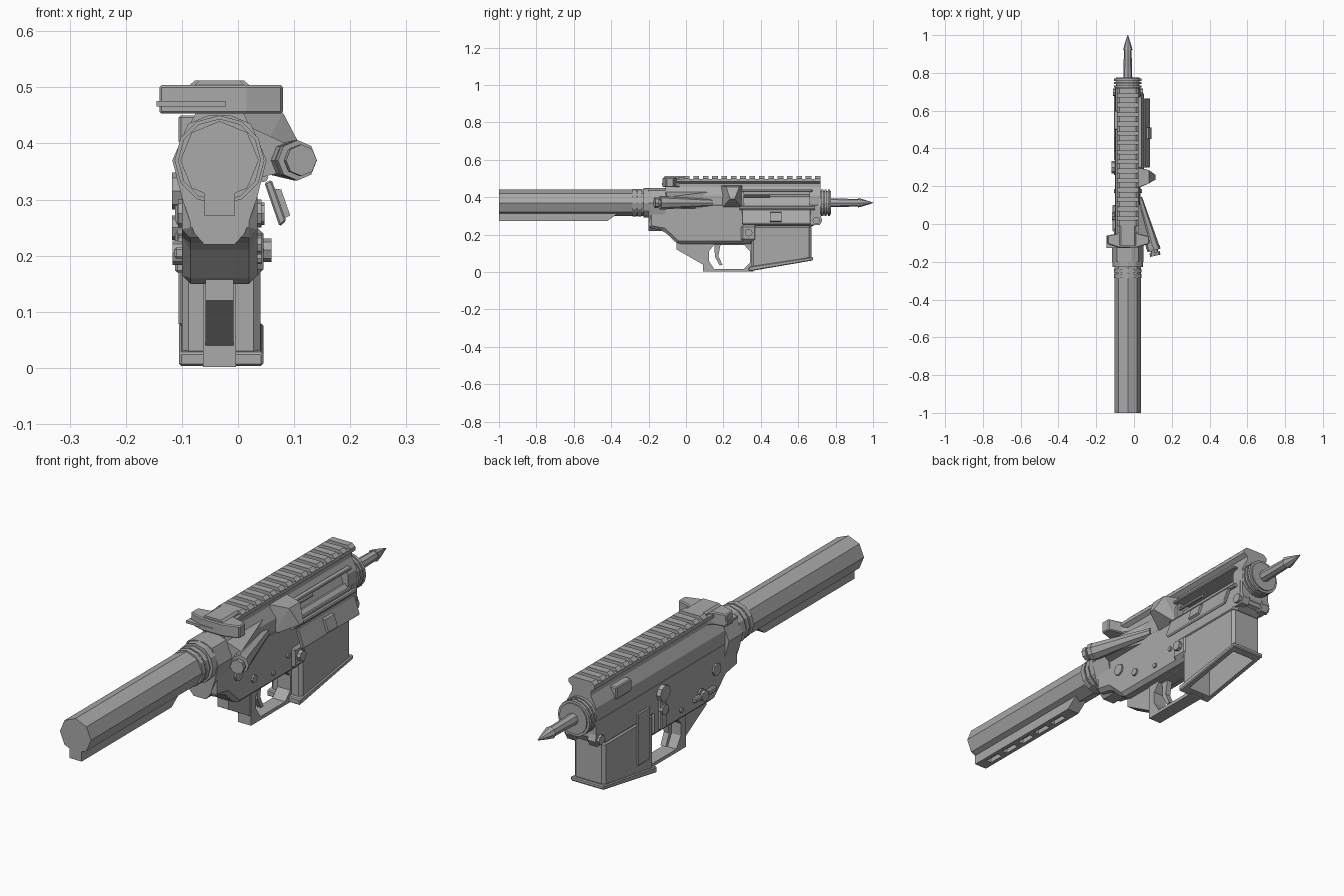
import bpy
import bmesh
import math
from mathutils import Vector

cube = bpy.data.objects.get("Cube")
if cube:
    bpy.data.objects.remove(cube, do_unlink=True)

CX = -0.033   # centre line of the body
BORE = 0.37   # height of the tube axis

metal = bpy.data.materials.new("plain grey metal")
GREY = (0.4, 0.4, 0.4, 1)
metal.use_nodes = True
metal.diffuse_color = GREY
metal.node_tree.nodes["Principled BSDF"].inputs["Base Color"].default_value = GREY


def finish(name, bm, bevel=0):
    bmesh.ops.recalc_face_normals(bm, faces=bm.faces[:])
    mesh = bpy.data.meshes.new(name)
    bm.to_mesh(mesh)
    bm.free()
    mesh.materials.append(metal)
    ob = bpy.data.objects.new(name, mesh)
    bpy.context.collection.objects.link(ob)
    if bevel:
        mod = ob.modifiers.new("Bevel", 'BEVEL')
        mod.width = bevel
        mod.segments = 1
        mod.limit_method = 'ANGLE'
    return ob


def prism(name, axis, profile, a, b, bevel=0):
    """Extrude a profile along an axis; profile holds the other two coordinates in order."""
    bm = bmesh.new()

    def place(p, t):
        c = list(p)
        c.insert("xyz".index(axis), t)
        return bm.verts.new(c)
    low = [place(p, a) for p in profile]
    high = [place(p, b) for p in profile]
    bm.faces.new(low)
    bm.faces.new(high)
    n = len(profile)
    for i in range(n):
        j = (i + 1) % n
        bm.faces.new((low[i], low[j], high[j], high[i]))
    return finish(name, bm, bevel)


def box(name, x0, x1, y0, y1, z0, z1, bevel=0):
    return prism(name, "x", [(y0, z0), (y1, z0), (y1, z1), (y0, z1)], x0, x1, bevel)


def rod(name, start, end, r0, r1=None, sides=8):
    start, end = Vector(start), Vector(end)
    d = end - start
    bm = bmesh.new()
    bmesh.ops.create_cone(bm, cap_ends=True, segments=sides, radius1=r0,
                          radius2=r0 if r1 is None else r1, depth=d.length)
    bm.transform(d.to_track_quat('Z', 'Y').to_matrix().to_4x4())
    bmesh.ops.translate(bm, vec=(start + end) / 2, verts=bm.verts)
    return finish(name, bm)


def axial(name, y0, y1, r0, r1=None, sides=8):
    return rod(name, (CX, y0, BORE), (CX, y1, BORE), r0, r1, sides)


def hull(name, points):
    bm = bmesh.new()
    for p in points:
        bm.verts.new(p)
    bmesh.ops.convex_hull(bm, input=bm.verts[:])
    return finish(name, bm)


def mirrored(half):
    """Close a half profile of (half width, height) about the centre line."""
    return [(CX + w, z) for w, z in half] + [(CX - w, z) for w, z in reversed(half)]


def cut(targets, cutter):
    cutter.hide_render = True
    for ob in targets:
        mod = ob.modifiers.new("Cut", 'BOOLEAN')
        mod.operation = 'DIFFERENCE'
        mod.solver = 'EXACT'
        mod.object = cutter
        bpy.context.view_layer.objects.active = ob
        for m in list(ob.modifiers):
            bpy.ops.object.modifier_apply(modifier=m.name)
    bpy.data.objects.remove(cutter, do_unlink=True)


# Rear tube with slotted keel and locking rings
axial("rear_tube", -1, -0.2, 0.07)
keel = prism("tube_keel", "x", [(-1, 0.272), (-0.42, 0.272), (-0.37, 0.31), (-0.37, 0.34), (-1, 0.34)],
             CX - 0.028, CX + 0.028)
for i in range(5):
    y = -0.95 + i * 0.1
    cut([keel], box("slot_cutter", CX - 0.012, CX + 0.012, y, y + 0.07, 0.25, 0.292))
for y0, y1, r in [(-0.285, -0.265, 0.074), (-0.258, -0.238, 0.074), (-0.228, -0.195, 0.08)]:
    axial("locking_ring", y0, y1, r, sides=12)

# Rear collar around the tube
prism("rear_collar", "y", mirrored([(0.027, 0.22), (0.045, 0.24), (0.066, 0.3), (0.084, 0.37),
                                    (0.056, 0.435), (0.02, 0.45)]), -0.2, -0.11)

# Lower body and feed well
lower = prism("lower_body", "x", [(-0.2, 0.37), (-0.2, 0.235), (-0.12, 0.22), (-0.045, 0.15), (0.36, 0.15),
                                  (0.36, 0.235), (0.66, 0.235), (0.72, 0.27), (0.72, 0.37)],
              -0.1, 0.035, 0.015)
well = prism("feed_well", "x", [(0.35, 0.25), (0.35, 0.012), (0.67, 0.068), (0.67, 0.25)],
             -0.1, 0.04, 0.012)
flange = prism("well_flange", "x", [(0.335, 0.003), (0.68, 0.062), (0.68, 0.08), (0.335, 0.028)],
               -0.105, 0.045, 0.004)
cut([lower, well, flange], box("well_cutter", -0.084, 0.022, 0.372, 0.648, -0.1, 0.3))

# Grip mount, trigger and guard
prism("grip_mount", "x", [(-0.05, 0.17), (-0.05, 0.12), (0.09, 0.04), (0.11, 0.04), (0.13, 0.17)],
      CX - 0.025, CX + 0.025)
guard = box("trigger_guard", CX - 0.029, CX + 0.029, 0.09, 0.36, 0.002, 0.165)
cut([guard], prism("guard_cutter", "x", [(0.122, 0.06), (0.15, 0.016), (0.31, 0.016), (0.343, 0.05),
                                         (0.343, 0.11), (0.31, 0.145), (0.15, 0.145), (0.122, 0.11)], -1, 1))
prism("trigger", "x", [(0.15, 0.16), (0.155, 0.08), (0.18, 0.035), (0.195, 0.038), (0.173, 0.085),
                       (0.187, 0.16)], CX - 0.012, CX + 0.012)

# Upper body with side opening
upper = prism("upper_body", "y", mirrored([(0.066, 0.285), (0.066, 0.41), (0.042, 0.455), (0.042, 0.472),
                                           (0.058, 0.484), (0.058, 0.498)]), -0.11, 0.72)
cut([upper], box("port_cutter", -0.03, 0.1, 0.31, 0.66, 0.355, 0.43))
axial("bolt", 0.3, 0.67, 0.046)
rod("bolt_spring_rod", (0.018, 0.3, 0.405), (0.018, 0.45, 0.405), 0.007)
for z in (0.345, 0.428):
    box("port_lip", 0.02, 0.042, 0.295, 0.675, z, z + 0.012, 0.003)

# Toothed top rail
for i in range(15):
    y = -0.01 + i * 0.05
    prism("rail_tooth", "y", mirrored([(0.058, 0.49), (0.058, 0.5), (0.044, 0.512)]), y, y + 0.03)
prism("rail_tail", "y", mirrored([(0.044, 0.49), (0.044, 0.504), (0.036, 0.512)]), -0.115, -0.01)

# Cocking handle with latch
prism("cocking_handle", "z", [(-0.14, -0.06), (-0.14, -0.105), (-0.08, -0.125), (0.015, -0.125),
                              (0.08, -0.105), (0.08, -0.065), (0.02, -0.05), (0, -0.015),
                              (-0.065, -0.015), (-0.085, -0.05)], 0.453, 0.504, 0.004)
box("handle_latch", -0.145, -0.022, -0.128, -0.06, 0.466, 0.476)

# Angled push button housing
rod("button_housing", (0.1, -0.125, BORE), (0.025, 0.14, BORE), 0.036, 0.018)
rod("button_collar", (0.106, -0.14, BORE), (0.101, -0.122, BORE), 0.036)
rod("button_neck", (0.109, -0.15, BORE), (0.104, -0.13, BORE), 0.02)
rod("button_cap", (0.113, -0.168, BORE), (0.109, -0.15, BORE), 0.028)
hull("housing_web", [(0.02, y, z) for y in (-0.11, 0.14) for z in (0.335, 0.43)]
     + [(0.085, -0.1, z) for z in (0.35, 0.4)])

# Case deflector
hull("deflector", [(x, y, z) for y in (0.19, 0.3) for x, z in [(0.02, 0.34), (0.01, 0.462)]]
     + [(0.08, y, 0.455) for y in (0.215, 0.285)] + [(0.114, y, 0.39) for y in (0.235, 0.26)])

# Open port cover
prism("port_cover", "y", [(0.047, 0.33), (0.06, 0.335), (0.086, 0.262), (0.074, 0.252)], 0.3, 0.665, 0.003)
prism("cover_latch", "y", [(0.062, 0.32), (0.077, 0.318), (0.093, 0.272), (0.08, 0.265)], 0.45, 0.51)
rod("cover_hinge", (0.045, 0.285, 0.34), (0.045, 0.69, 0.34), 0.009)

# Magazine release with fence
box("release_fence", 0.025, 0.045, 0.295, 0.375, 0.165, 0.25, 0.014)
rod("release_button", (0.03, 0.335, 0.21), (0.06, 0.335, 0.21), 0.021)

# Cross pins
for y, z, r in [(-0.05, 0.275, 0.025), (0.05, 0.22, 0.016), (0.175, 0.195, 0.01), (0.27, 0.23, 0.01)]:
    rod("cross_pin", (-0.107, y, z), (0.042, y, z), r)
for x0, x1 in [(-0.1, -0.065), (0, 0.035)]:
    prism("pivot_lug", "x", [(0.64, 0.3), (0.67, 0.25), (0.715, 0.25), (0.728, 0.275), (0.72, 0.3)], x0, x1)
rod("pivot_pin", (-0.11, 0.697, 0.275), (0.047, 0.697, 0.275), 0.02)

# Selector, bolt catch and pads on the plain side
rod("selector_hub", (-0.117, 0.04, 0.205), (-0.09, 0.04, 0.205), 0.022)
box("selector_lever", -0.114, -0.095, -0.04, 0.1, 0.195, 0.215, 0.004)
box("bolt_catch", -0.112, -0.095, 0.28, 0.32, 0.17, 0.34, 0.004)
for z, r in [(0.315, 0.033), (0.25, 0.022)]:
    rod("catch_paddle", (-0.118, 0.3, z), (-0.095, 0.3, z), r)
box("well_pad", -0.106, -0.095, 0.38, 0.46, 0.075, 0.29, 0.004)
box("upper_pad", -0.106, -0.07, 0.5, 0.6, 0.4, 0.45, 0.004)

# Front nut with grooves, and pointed front rod
axial("front_collar", 0.71, 0.775, 0.062, sides=16)
for i in range(3):
    axial("nut_ring", 0.722 + i * 0.018, 0.734 + i * 0.018, 0.072, sides=16)
axial("front_rod", 0.77, 0.92, 0.024, 0.02)
axial("rod_shoulder", 0.92, 0.945, 0.025, 0.019)
axial("rod_tip", 0.945, 1, 0.019, 0.002)
